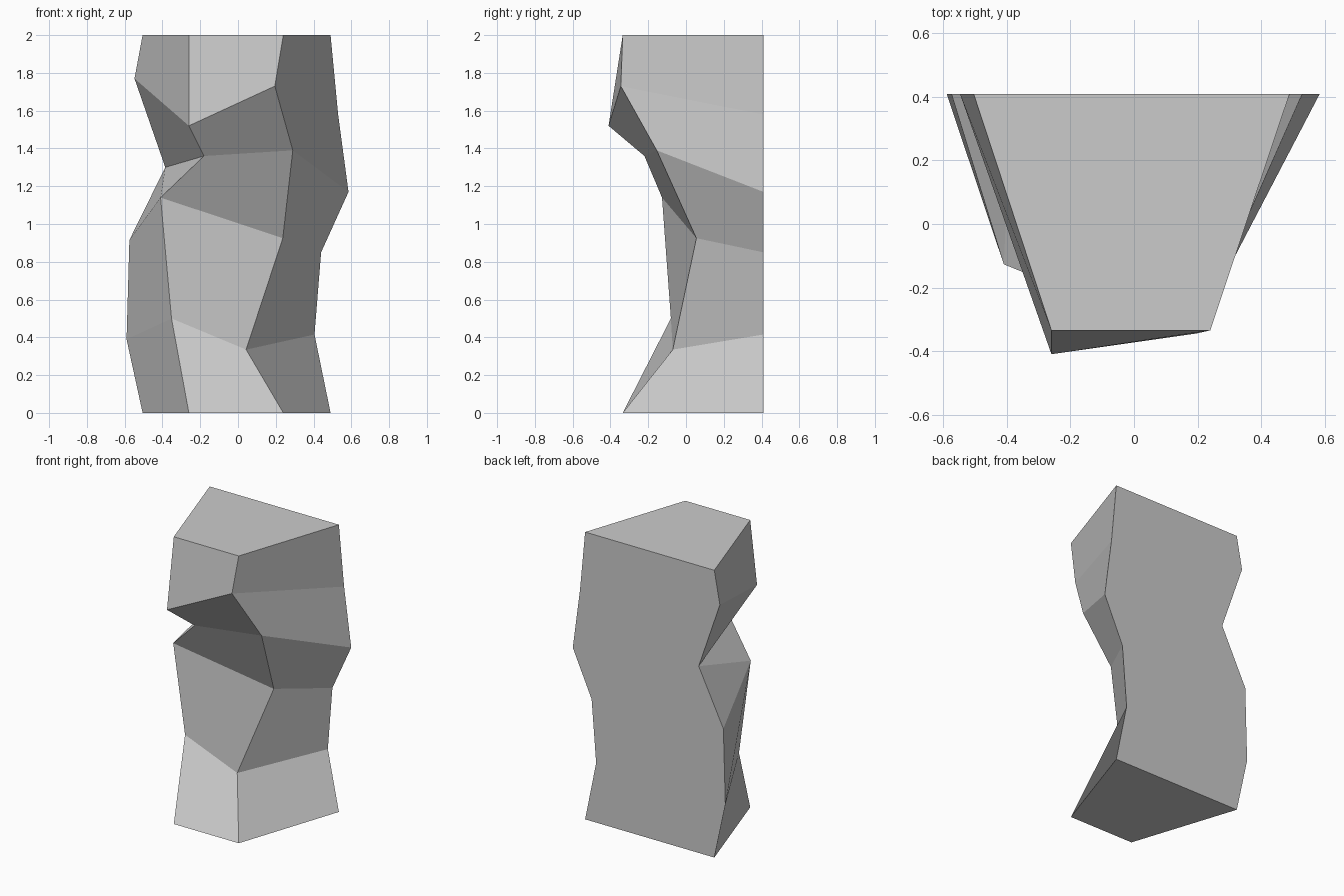
import bpy, bmesh

if "Cube" in bpy.data.objects:
    bpy.data.objects.remove(bpy.data.objects["Cube"])

BACK = 0.41
# Four vertical corner lines of the pillar, bottom to top: (x, y, z)
back_left = [(x, BACK, z) for x, z in
             [(-.505, 0), (-.59, .39), (-.575, .915), (-.385, 1.30), (-.548, 1.77), (-.505, 2)]]
back_right = [(x, BACK, z) for x, z in
              [(.49, 0), (.405, .415), (.44, .85), (.585, 1.17), (.53, 1.58), (.49, 2)]]
front_left = [(-.26, -.335, 0), (-.352, -.08, .50), (-.41, -.127, 1.14),
              (-.18, -.22, 1.36), (-.26, -.41, 1.52), (-.26, -.335, 2)]
front_right = [(.24, -.335, 0), (.043, -.07, .335), (.237, .055, .925),
               (.29, -.155, 1.39), (.195, -.345, 1.73), (.24, -.335, 2)]

bm = bmesh.new()
bl, fl, fr, br = [[bm.verts.new(p) for p in line]
                  for line in (back_left, front_left, front_right, back_right)]

# Chipped left, front and right sides
for a, b in ((bl, fl), (fl, fr), (fr, br)):
    for i in range(5):
        if a is bl and i == 2:  # notch folds along this diagonal
            bm.faces.new((a[2], b[2], a[3]))
            bm.faces.new((b[2], b[3], a[3]))
        else:
            bm.faces.new((a[i], b[i], b[i + 1], a[i + 1]))

# Flat back, base and top
bm.faces.new(br + bl[::-1])
bm.faces.new((bl[0], br[0], fr[0], fl[0]))
bm.faces.new((fl[5], fr[5], br[5], bl[5]))
bmesh.ops.recalc_face_normals(bm, faces=bm.faces[:])

mesh = bpy.data.meshes.new("rock_pillar")
bm.to_mesh(mesh)
bm.free()
bpy.context.collection.objects.link(bpy.data.objects.new("rock_pillar", mesh))
